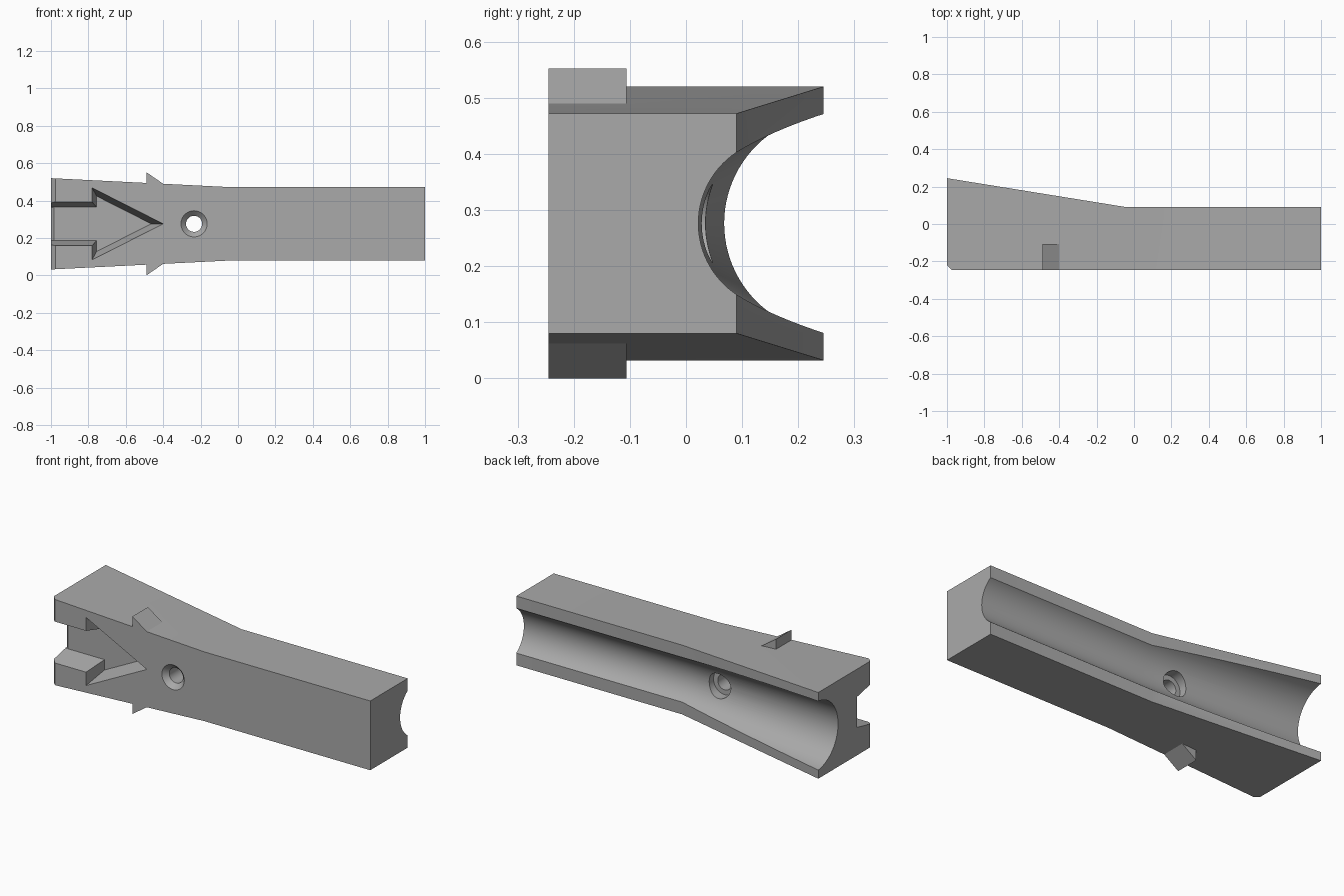
import bpy, bmesh
from math import sin, cos, tau, radians

if "Cube" in bpy.data.objects:
    bpy.data.objects.remove(bpy.data.objects["Cube"], do_unlink=True)

MID = 0.276      # height of the symmetry plane
FRONT = -0.245   # flat front face

grey = bpy.data.materials.new("plain grey")
grey.use_nodes = True
grey.diffuse_color = (0.4, 0.4, 0.4, 1)
grey.node_tree.nodes["Principled BSDF"].inputs["Base Color"].default_value = (0.4, 0.4, 0.4, 1)


def loft(name, rings):
    """Closed solid skinned through matching rings of points."""
    bm = bmesh.new()
    loops = [[bm.verts.new(p) for p in ring] for ring in rings]
    n = len(loops[0])
    for a, b in zip(loops, loops[1:]):
        for i in range(n):
            j = (i + 1) % n
            bm.faces.new((a[i], a[j], b[j], b[i]))
    bm.faces.new(loops[0])
    bm.faces.new(loops[-1])
    bmesh.ops.recalc_face_normals(bm, faces=bm.faces)
    mesh = bpy.data.meshes.new(name)
    bm.to_mesh(mesh)
    bm.free()
    mesh.materials.append(grey)
    obj = bpy.data.objects.new(name, mesh)
    bpy.context.collection.objects.link(obj)
    return obj


def combine(target, tool, operation):
    """Apply a boolean and discard the tool."""
    mod = target.modifiers.new(tool.name, 'BOOLEAN')
    mod.operation = operation
    mod.solver = 'EXACT'
    mod.object = tool
    bpy.context.view_layer.objects.active = target
    bpy.ops.object.modifier_apply(modifier=mod.name)
    bpy.data.objects.remove(tool, do_unlink=True)


# Handle body: rectangular sections (x, half height, front y, back y)
sections = [(-1, 0.244, FRONT + 0.025, 0.245), (-0.975, 0.2427, FRONT, 0.241),
            (-0.04, 0.196, FRONT, 0.09), (1, 0.196, FRONT, 0.09)]
body = loft("handle_body", [
    [(x, f, MID - h), (x, b, MID - h), (x, b, MID + h), (x, f, MID + h)]
    for x, h, f, b in sections])

# Pointed barbs on the top and bottom edges
for side, label in ((1, "top"), (-1, "bottom")):
    profile = [(-0.49, 0.276), (-0.40, 0.214), (-0.40, 0.18), (-0.49, 0.18)]
    barb = loft(label + "_barb", [[(x, y, MID + side * h) for x, h in profile]
                                  for y in (FRONT, -0.106)])
    combine(body, barb, 'UNION')

# Round groove along the back, widening toward the right end
groove = []
for x, y, r in ((-1.1, 0.2734, 0.2006), (-0.04, 0.174, 0.152), (1.1, 0.174, 0.152)):
    groove.append([(x, y + r * cos(tau * i / 96), MID + r * sin(tau * i / 96))
                   for i in range(96)])
combine(body, loft("back_groove", groove), 'DIFFERENCE')


# Arrow recess with drafted walls: wide opening, narrower floor
def arrow(y, shaft, back, wing, tip):
    upper = [(-1.1, shaft), (back, shaft), (back, wing)]
    outline = upper + [(tip, 0)] + [(x, -h) for x, h in reversed(upper)]
    return [(x, y, MID + h) for x, h in outline]


opening, floor = (0.117, -0.78, 0.1925, -0.40), (0.089, -0.756, 0.148, -0.464)
FLOOR = -0.115
outer = [a + 0.1 * (a - b) for a, b in zip(opening, floor)]
recess = loft("arrow_recess", [arrow(FRONT - 0.013, *outer), arrow(FLOOR, *floor)])
combine(body, recess, 'DIFFERENCE')

# Small bevel on the open end of the recess floor
bevel = [(-1.02, FLOOR - 0.01), (-0.985, FLOOR - 0.01), (-0.985, FLOOR), (-1.02, FLOOR + 0.035)]
combine(body, loft("floor_bevel", [[(x, y, MID + h) for x, y in bevel]
                                   for h in (-0.088, 0.088)]), 'DIFFERENCE')

# Screw hole: countersunk in front, counterbored from the groove
hole = [(FRONT - 0.01, 0.08), (FRONT + 0.027, 0.043), (-0.01, 0.043), (-0.01, 0.07), (0.15, 0.07)]
combine(body, loft("screw_hole", [
    [(-0.235 + r * cos(tau * i / 48), y, MID + r * sin(tau * i / 48)) for i in range(48)]
    for y, r in hole]), 'DIFFERENCE')

# Smooth curved surfaces, keep edges crisp
bpy.ops.object.select_all(action='DESELECT')
body.select_set(True)
bpy.context.view_layer.objects.active = body
bpy.ops.object.shade_smooth_by_angle(angle=radians(25))
